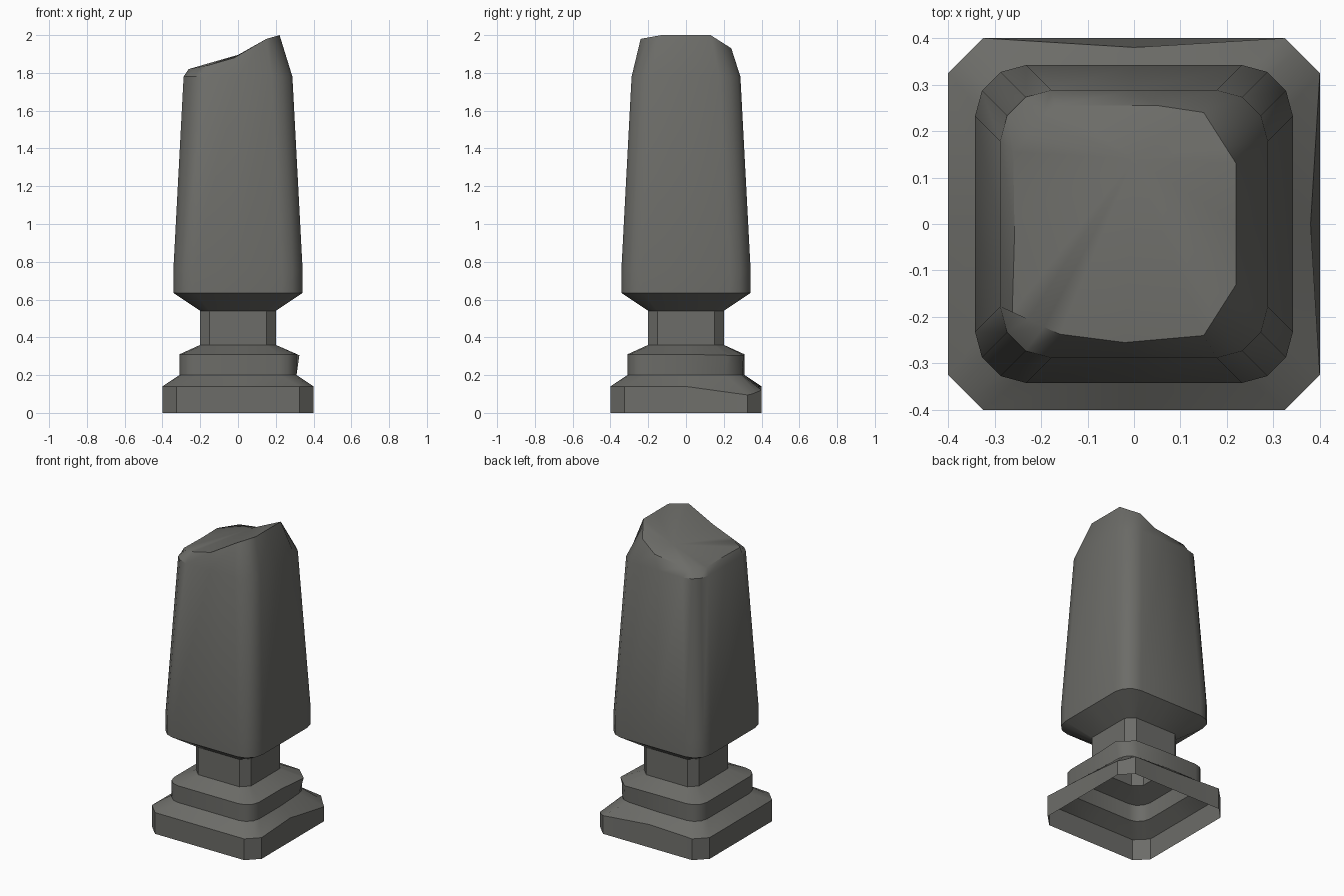
import bpy, bmesh, math
from mathutils import Vector

if "Cube" in bpy.data.objects:
    bpy.data.objects.remove(bpy.data.objects["Cube"])

stone = bpy.data.materials.new("dark_grey_stone")
stone.diffuse_color = (0.15, 0.15, 0.138, 1)
stone.use_nodes = True
stone.node_tree.nodes["Principled BSDF"].inputs["Base Color"].default_value = stone.diffuse_color


def ring(z, h, c, rounded=True):
    """Square ring with cut corners: 4 points per corner plus one mid-side point.
    Corner order: front right, back right, back left, front left."""
    pts = []
    for k in range(4):
        quarter = []
        for i in range(4):
            t = i / 3
            if rounded:
                a = math.radians(-90 + 90 * t)
                quarter.append((h - c + c * math.cos(a), -h + c + c * math.sin(a)))
            else:
                quarter.append((h - c + c * t, -h + c * t))
        quarter.append((h, 0))
        co, si = math.cos(k * math.pi / 2), math.sin(k * math.pi / 2)
        pts += [Vector((x * co - y * si, x * si + y * co, z)) for x, y in quarter]
    return pts


def loft(name, rings, tip=None):
    """Skin the rings; optionally close the top with a fan to a tip point."""
    bm = bmesh.new()
    rows = [[bm.verts.new(p) for p in r] for r in rings]
    n = len(rows[0])
    for a, b in zip(rows, rows[1:]):
        for i in range(n):
            j = (i + 1) % n
            bm.faces.new((a[i], a[j], b[j], b[i]))
    if tip:
        v = bm.verts.new(tip)
        for i in range(n):
            bm.faces.new((rows[-1][i], rows[-1][(i + 1) % n], v))
    me = bpy.data.meshes.new(name)
    bm.to_mesh(me)
    bm.free()
    ob = bpy.data.objects.new(name, me)
    bpy.context.collection.objects.link(ob)
    me.materials.append(stone)
    bpy.ops.object.select_all(action='DESELECT')
    ob.select_set(True)
    bpy.context.view_layer.objects.active = ob
    bpy.ops.object.shade_smooth_by_angle(angle=math.radians(35))
    return ob


# Stepped plinth, hollow underneath
slab_top = ring(0.14, 0.40, 0.075, False)
slab_top[4].x = 0.38                      # worn right and back edges
slab_top[9].y = 0.38
for i, z in zip(range(5, 9), (0.095, 0.10, 0.11, 0.12)):
    slab_top[i].z = z
step_low = ring(0.20, 0.31, 0.09)
step_high = ring(0.31, 0.31, 0.09)
for i in range(5, 9):                     # chipped back right corner
    step_low[i].xy = step_low[i].xy * 0.96
    t = (i - 5) / 3
    step_high[i] = Vector((0.325 - 0.09 * t, 0.22 + 0.085 * t, 0.305))
loft("plinth", [ring(0, 0.40, 0.075, False), slab_top, step_low, step_high,
                ring(0.36, 0.20, 0.05, False)])

# Narrow neck
loft("neck", [ring(0.36, 0.20, 0.05, False), ring(0.54, 0.20, 0.05, False)])

# Broken rim: corner start, corner end, following mid-side point
rim_sides = [
    ((0.15, -0.24, 1.98), (0.22, -0.13, 2.0), (0.22, 0, 2.0)),
    ((0.22, 0.13, 2.0), (0.15, 0.24, 1.93), (0.05, 0.255, 1.86)),
    ((-0.17, 0.255, 1.83), (-0.26, 0.155, 1.82), (-0.257, -0.02, 1.82)),
    ((-0.262, -0.19, 1.82), (-0.16, -0.237, 1.84), (-0.02, -0.255, 1.88)),
]
rim = []
for start, end, mid in rim_sides:
    rim += [Vector(start).lerp(Vector(end), i / 3) for i in range(4)] + [Vector(mid)]

# Tapered shaft
loft("broken_shaft", [ring(0.54, 0.20, 0.05, False), ring(0.635, 0.342, 0.11),
                      ring(0.76, 0.342, 0.11), ring(1.78, 0.288, 0.11), rim],
     tip=(0.0, 0.14, 1.895))
